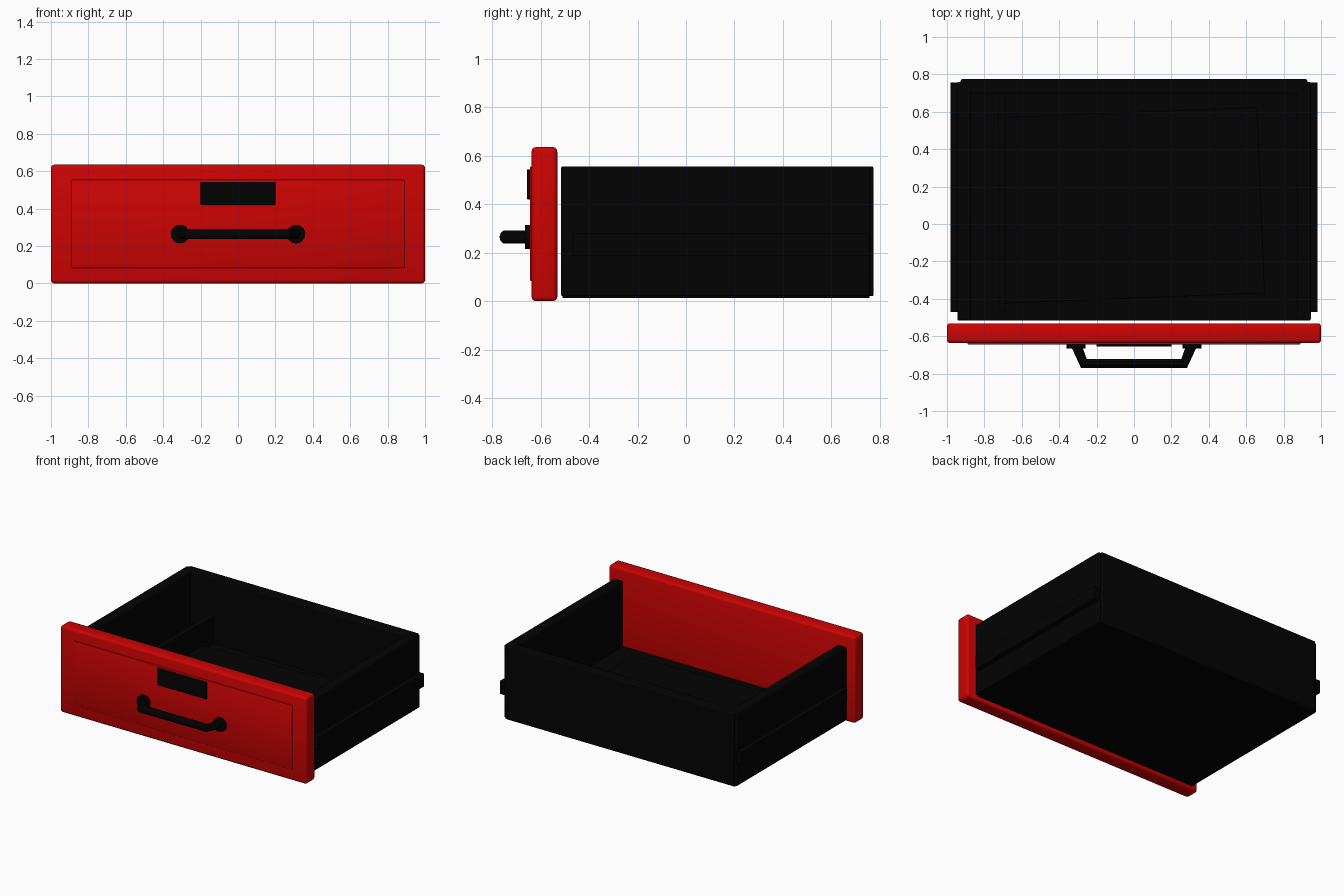
import bpy
import math
from mathutils import Vector

cube = bpy.data.objects.get("Cube")
if cube:
    bpy.data.objects.remove(cube, do_unlink=True)


def material(name, color):
    mat = bpy.data.materials.new(name)
    mat.use_nodes = True
    mat.diffuse_color = color
    bsdf = next(n for n in mat.node_tree.nodes if n.type == 'BSDF_PRINCIPLED')
    bsdf.inputs["Base Color"].default_value = color
    return mat


RED = material("red paint", (0.6, 0.001, 0.001, 1))
BLACK = material("black", (0.0008, 0.0008, 0.0008, 1))


def finish(name, mat, angle=35):
    ob = bpy.context.object
    ob.name = name
    ob.data.materials.append(mat)
    bpy.ops.object.shade_smooth_by_angle(angle=math.radians(angle))
    return ob


def box(name, low, high, mat=BLACK, bevel=0.0, segments=2, turn=0.0, angle=35):
    """Box spanning two corners, with optional rounded edges."""
    low, high = Vector(low), Vector(high)
    bpy.ops.mesh.primitive_cube_add(size=1, location=(low + high) / 2)
    ob = bpy.context.object
    ob.scale = high - low
    bpy.ops.object.transform_apply(location=False, rotation=False, scale=True)
    ob.rotation_euler.z = turn
    if bevel:
        mod = ob.modifiers.new("rounded edges", 'BEVEL')
        mod.width = bevel
        mod.segments = segments
    return finish(name, mat, angle)


# Front panel with raised field and label plate, shaded softly across edges
box("front_panel", (-1, -0.637, 0), (1, -0.531, 0.635), RED, 0.018, 3, angle=180)
box("front_raised_field", (-0.89, -0.644, 0.083), (0.89, -0.6, 0.555), RED, 0.004,
    angle=180)
box("label_plate", (-0.2, -0.656, 0.42), (0.2, -0.64, 0.543), BLACK, 0.003)

# Drawer box
box("back_wall", (-0.927, 0.697, 0.02), (0.927, 0.774, 0.556), BLACK, 0.008)
box("floor", (-0.9, -0.515, 0.025), (0.9, 0.73, 0.077))
box("bottom_plate", (-0.925, -0.51, 0.013), (0.925, 0.757, 0.035))
for side, label in ((1, "left"), (-1, "right")):
    x_in, x_out, x_rail = 0.872 * side, 0.945 * side, 0.98 * side
    box(label + "_wall", (min(x_in, x_out), -0.516, 0.02),
        (max(x_in, x_out), 0.76, 0.556), BLACK, 0.008)
    box(label + "_rail", (min(x_out, x_rail), -0.47, 0.185),
        (max(x_out, x_rail), 0.757, 0.28))

# Interior divider and loose stack of sheets
box("divider", (-0.727, -0.465, 0.07), (-0.685, 0.705, 0.28))
box("floor_sheets", (-0.71, -0.398, 0.07), (0.68, 0.598, 0.113), BLACK, 0.004,
    turn=math.radians(2.3))

# Handle: round bases joined by a bent bar
for side, label in ((1, "left"), (-1, "right")):
    bpy.ops.mesh.primitive_cylinder_add(
        vertices=16, radius=0.05, depth=0.025,
        location=(0.31 * side, -0.652, 0.264), rotation=(math.pi / 2, 0, 0))
    finish(label + "_handle_base", BLACK)

curve = bpy.data.curves.new("handle_bar", 'CURVE')
curve.dimensions = '3D'
curve.bevel_depth = 0.028
curve.bevel_resolution = 3
curve.use_fill_caps = True
path = [(-0.31, -0.645), (-0.268, -0.746), (0.268, -0.746), (0.31, -0.645)]
spline = curve.splines.new('POLY')
spline.points.add(len(path) - 1)
for point, (x, y) in zip(spline.points, path):
    point.co = (x, y, 0.264, 1)
bar = bpy.data.objects.new("handle_bar", curve)
bpy.context.collection.objects.link(bar)
bpy.ops.object.select_all(action='DESELECT')
bar.select_set(True)
bpy.context.view_layer.objects.active = bar
bpy.ops.object.convert(target='MESH')
finish("handle_bar", BLACK)
